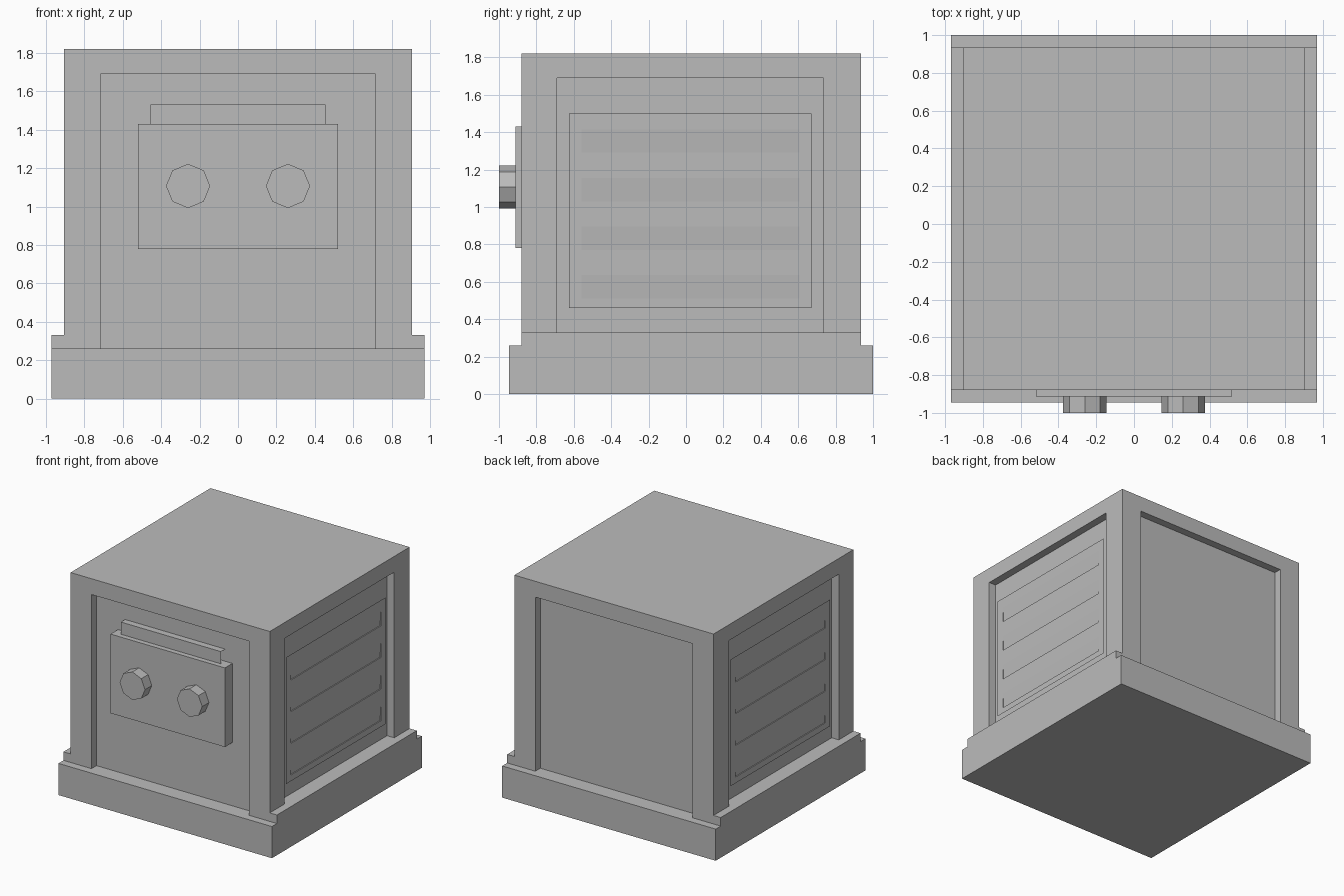
import bpy, bmesh, math
from mathutils import Matrix

if "Cube" in bpy.data.objects:
    bpy.data.objects.remove(bpy.data.objects["Cube"])

grey = bpy.data.materials.new("mid_grey")
grey.diffuse_color = (0.5, 0.5, 0.5, 1)
grey.use_nodes = True
grey.node_tree.nodes["Principled BSDF"].inputs["Base Color"].default_value = grey.diffuse_color


def finish(name, bm):
    mesh = bpy.data.meshes.new(name)
    bm.to_mesh(mesh)
    bm.free()
    mesh.materials.append(grey)
    ob = bpy.data.objects.new(name, mesh)
    bpy.context.collection.objects.link(ob)
    return ob


def box(name, x0, x1, y0, y1, z0, z1):
    bm = bmesh.new()
    m = (Matrix.Translation(((x0 + x1) / 2, (y0 + y1) / 2, (z0 + z1) / 2))
         @ Matrix.Diagonal((x1 - x0, y1 - y0, z1 - z0, 1)))
    bmesh.ops.create_cube(bm, size=1, matrix=m)
    return finish(name, bm)


# Plinth, with taller ledges along both sides
box("plinth", -0.97, 0.97, -0.945, 1.0, 0, 0.26)
for s, side in ((-1, "left"), (1, "right")):
    xs = sorted((s * 0.83, s * 0.97))
    box(side + "_ledge", *xs, -0.88, 0.935, 0.26, 0.33)

# Body with a shallow recess cut into each of its four sides
body = box("body", -0.905, 0.905, -0.88, 0.935, 0.26, 1.82)
cutters = [
    box("front_cutter", -0.715, 0.715, -1.2, -0.815, 0.1, 1.69),
    box("back_cutter", -0.715, 0.715, 0.87, 1.2, 0.1, 1.69),
    box("left_cutter", -1.2, -0.84, -0.69, 0.735, 0.1, 1.69),
    box("right_cutter", 0.84, 1.2, -0.69, 0.735, 0.1, 1.69),
]
bpy.context.view_layer.objects.active = body
for c in cutters:
    mod = body.modifiers.new("recess", 'BOOLEAN')
    mod.operation = 'DIFFERENCE'
    mod.solver = 'EXACT'
    mod.object = c
    bpy.ops.object.modifier_apply(modifier=mod.name)
    bpy.data.objects.remove(c, do_unlink=True)

# Control box on the front
box("control_box", -0.52, 0.52, -0.912, -0.815, 0.78, 1.43)

# Open-ended lip above the control box: a front strip and a top strip
bm = bmesh.new()
profile = [(-0.87, 1.43), (-0.87, 1.53), (-0.815, 1.53)]
rows = [[bm.verts.new((x, y, z)) for x in (-0.455, 0.455)] for y, z in profile]
for a, b in zip(rows, rows[1:]):
    bm.faces.new((a[0], a[1], b[1], b[0]))
finish("lip", bm)

# Eight-sided knobs
for s, side in ((-1, "left"), (1, "right")):
    bm = bmesh.new()
    bmesh.ops.create_cone(
        bm, cap_ends=True, segments=8, radius1=0.115, radius2=0.115, depth=0.09,
        matrix=Matrix.Translation((s * 0.26, -0.955, 1.107)) @ Matrix.Rotation(math.pi / 2, 4, 'X'))
    finish(side + "_knob", bm)


# Side vent sheets: four rows, each with a shallow sloping louvre slot
def vent(name, s):
    bm = bmesh.new()
    ya, yb, yc, yd = -0.625, -0.56, 0.607, 0.67
    px, deep = 0.873, 0.865

    def face(*pts):
        f = bm.faces.new([bm.verts.new((s * x, y, z)) for x, y, z in pts])
        if s < 0:
            f.normal_flip()

    def flat(y0, y1, z0, z1):
        face((px, y0, z0), (px, y1, z0), (px, y1, z1), (px, y0, z1))

    for k in range(4):
        z0 = 0.46 + 0.26 * k
        lo, hi, z1 = z0 + 0.05, z0 + 0.175, z0 + 0.26
        flat(ya, yd, z0, lo)
        flat(ya, yd, hi, z1)
        flat(ya, yb, lo, hi)
        flat(yc, yd, lo, hi)
        face((deep, yb, lo), (deep, yc, lo), (px, yc, hi), (px, yb, hi))
        face((px, yb, lo), (px, yc, lo), (deep, yc, lo), (deep, yb, lo))
        face((px, yb, lo), (deep, yb, lo), (px, yb, hi))
        face((px, yc, lo), (px, yc, hi), (deep, yc, lo))
    bmesh.ops.remove_doubles(bm, verts=bm.verts, dist=0.0005)
    finish(name, bm)


vent("right_vent", 1)
vent("left_vent", -1)
